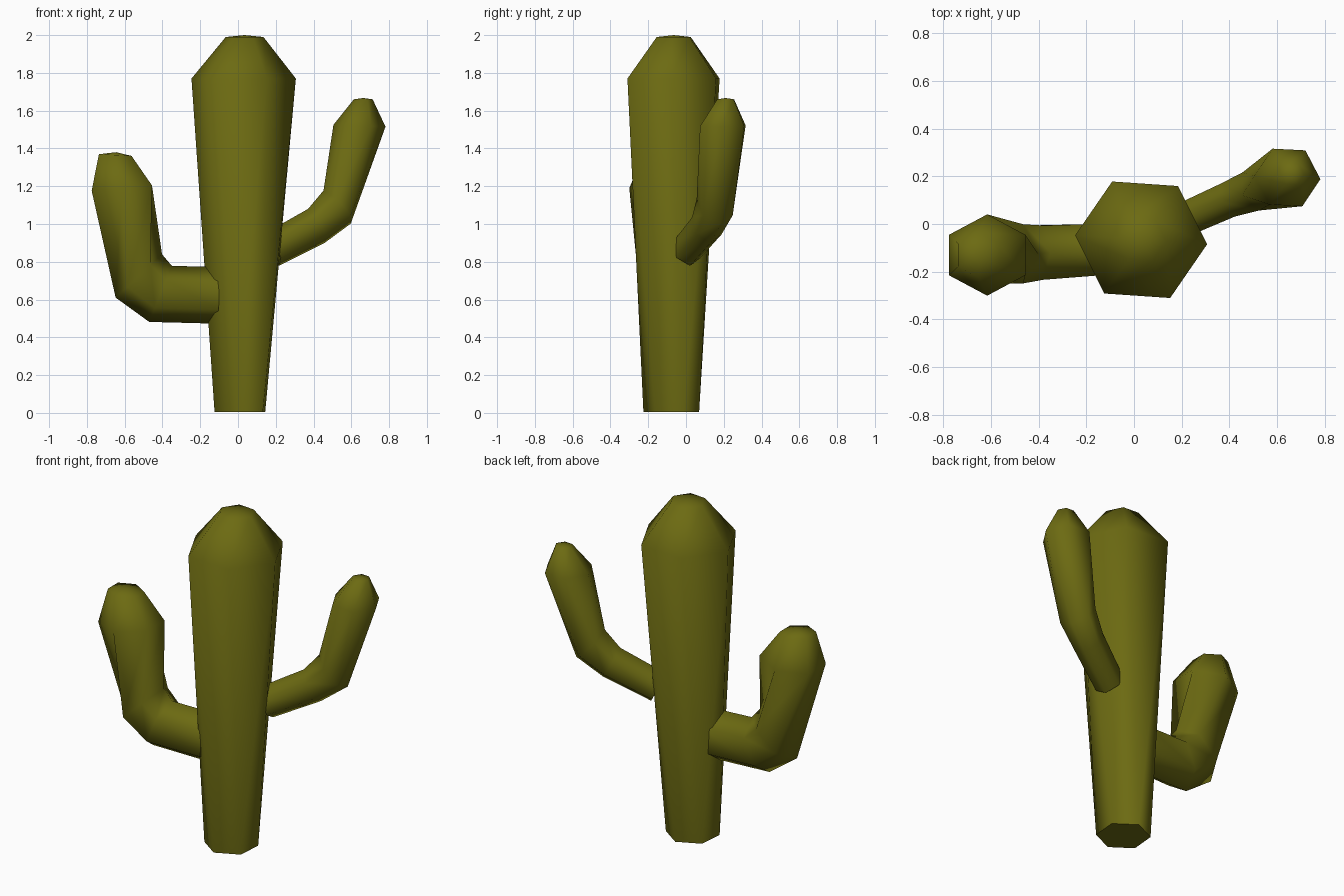
import bpy, bmesh
from math import sin, cos, radians, pi
from mathutils import Vector

if "Cube" in bpy.data.objects:
    bpy.data.objects.remove(bpy.data.objects["Cube"])

green = bpy.data.materials.new("olive_green")
green.diffuse_color = (0.15, 0.145, 0.006, 1)
green.use_nodes = True
green.node_tree.nodes["Principled BSDF"].inputs["Base Color"].default_value = green.diffuse_color


def limb(name, rings, tip):
    """Loft six-sided rings: (centre, lean toward +x, heading, phase, radius, side squash)."""
    bm = bmesh.new()
    loops = []
    for centre, lean, heading, phase, r, squash in rings:
        h, t = radians(heading), radians(lean)
        side = Vector((-sin(h), cos(h), 0))
        out = Vector((cos(h) * cos(t), sin(h) * cos(t), -sin(t)))
        loop = []
        for i in range(6):
            a = radians(phase) + i * pi / 3
            p = Vector(centre) + out * r * cos(a) + side * r * squash * sin(a)
            loop.append(bm.verts.new(p))
        loops.append(loop)
    for a, b in zip(loops, loops[1:]):
        for i in range(6):
            j = (i + 1) % 6
            bm.faces.new((a[i], a[j], b[j], b[i]))
    bm.faces.new(loops[0][::-1])
    top = bm.verts.new(tip)
    for i in range(6):
        bm.faces.new((loops[-1][i], loops[-1][(i + 1) % 6], top))
    bmesh.ops.recalc_face_normals(bm, faces=bm.faces)
    me = bpy.data.meshes.new(name)
    bm.to_mesh(me)
    bm.free()
    me.materials.append(green)
    ob = bpy.data.objects.new(name, me)
    bpy.context.collection.objects.link(ob)
    bpy.ops.object.select_all(action='DESELECT')
    ob.select_set(True)
    bpy.context.view_layer.objects.active = ob
    bpy.ops.object.shade_smooth_by_angle(angle=radians(70))


# Trunk: widens upward, blunt crown
limb("trunk", [
    ((0.01, -0.078, 0.005), 0, 0, 25, 0.148, 1),
    ((0.03, -0.066, 1.77), 0, 0, -4, 0.277, 0.98),
    ((0.035, -0.065, 1.99), 0, 0, -4, 0.1, 1),
], (0.035, -0.065, 2.0))

# Thick low arm on the left, bending upward
limb("left_arm", [
    ((-0.10, -0.105, 0.622), 88, 180, 0, 0.150, 0.82),
    ((-0.41, -0.12, 0.63), 68, 180, 0, 0.160, 0.82),
    ((-0.525, -0.125, 0.725), 43, 180, 0, 0.168, 0.85),
    ((-0.615, -0.13, 1.19), 5, 180, 30, 0.185, 0.92),
    ((-0.65, -0.13, 1.365), -3, 180, 30, 0.1, 0.95),
], (-0.645, -0.13, 1.38))

# Thin high arm on the right, bending upward and back
limb("right_arm", [
    ((0.18, 0.005, 0.865), 65, 24, 0, 0.095, 0.85),
    ((0.415, 0.11, 0.99), 62, 24, 0, 0.102, 0.85),
    ((0.525, 0.152, 1.09), 48, 24, 0, 0.118, 0.85),
    ((0.643, 0.195, 1.52), 2, 0, -3, 0.138, 0.98),
    ((0.663, 0.21, 1.66), 0, 0, -3, 0.05, 1),
], (0.663, 0.21, 1.667))
